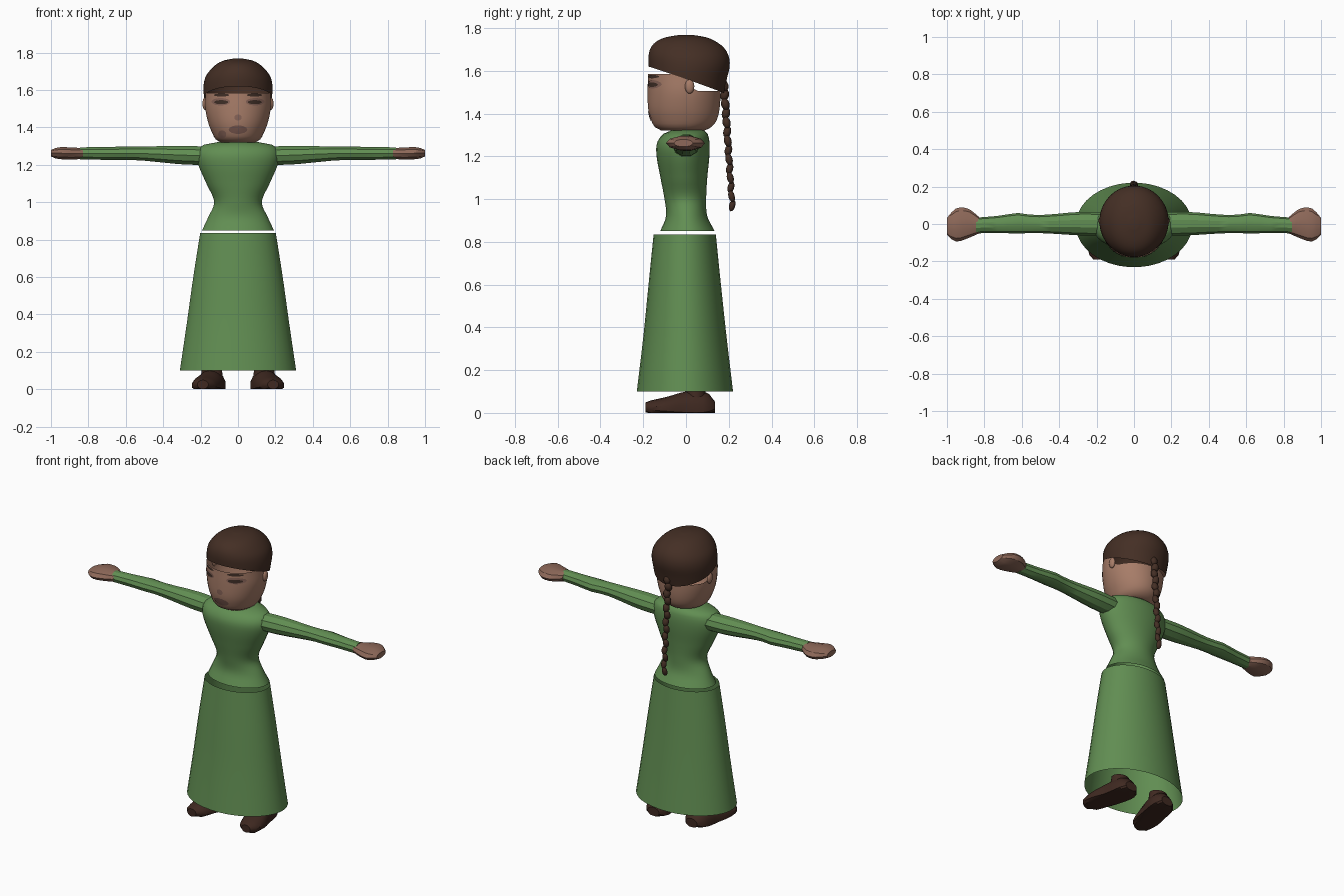
import bpy, bmesh, math
from mathutils import Vector

if "Cube" in bpy.data.objects:
    bpy.data.objects.remove(bpy.data.objects["Cube"])


def material(name, rgb):
    m = bpy.data.materials.new(name)
    m.diffuse_color = (*rgb, 1)
    m.use_nodes = True
    m.node_tree.nodes["Principled BSDF"].inputs["Base Color"].default_value = m.diffuse_color
    return m


GREEN = material("dress green", (0.12, 0.27, 0.085))
SKIN = material("skin", (0.39, 0.205, 0.14))
HAND = material("hand skin", (0.27, 0.14, 0.10))
BLUSH = material("shaded skin", (0.25, 0.13, 0.10))
LIP = material("lip", (0.20, 0.10, 0.08))
HAIR = material("hair brown", (0.058, 0.028, 0.018))
SHOE = material("shoe brown", (0.05, 0.022, 0.015))
EYE = material("eye dark", (0.05, 0.028, 0.02))


def finish(name, bm, mat, angle=40):
    bmesh.ops.recalc_face_normals(bm, faces=bm.faces)
    me = bpy.data.meshes.new(name)
    bm.to_mesh(me)
    bm.free()
    me.materials.append(mat)
    ob = bpy.data.objects.new(name, me)
    bpy.context.collection.objects.link(ob)
    bpy.ops.object.select_all(action='DESELECT')
    ob.select_set(True)
    bpy.context.view_layer.objects.active = ob
    bpy.ops.object.shade_smooth_by_angle(angle=math.radians(angle))
    return ob


def section(rows, p):
    """Smoothly interpolated (c1, c2, r1, r2) at position p along the rows."""
    p = min(max(p, rows[0][0]), rows[-1][0])
    i = 0
    while i < len(rows) - 2 and p > rows[i + 1][0]:
        i += 1

    def slope(j, k):
        a, b = rows[max(j - 1, 0)], rows[min(j + 1, len(rows) - 1)]
        return (b[k] - a[k]) / (b[0] - a[0])
    a, b = rows[i], rows[i + 1]
    h = b[0] - a[0]
    t = (p - a[0]) / h
    return [(2*t**3 - 3*t*t + 1) * a[k] + (t**3 - 2*t*t + t) * h * slope(i, k)
            + (3*t*t - 2*t**3) * b[k] + (t**3 - t*t) * h * slope(i + 1, k)
            for k in range(1, 5)]


def loft(name, rows, mat, n=32, rings=16, axis='Z', side=1, lo=None, hi=None,
         caps=(False, False), ease=1, floor=None, angle=40):
    """Skin elliptical sections; lo / hi give end positions per angle."""
    bm = bmesh.new()
    grid = []
    for r in range(rings + 1):
        t = 1 - (1 - r / rings) ** ease
        ring = []
        for k in range(n):
            a = 2 * math.pi * (k + 0.5) / n
            p0 = lo(math.sin(a)) if lo else rows[0][0]
            p1 = hi(math.sin(a)) if hi else rows[-1][0]
            p = p0 + (p1 - p0) * t
            c1, c2, r1, r2 = section(rows, p)
            u, v = c1 + r1 * math.cos(a), c2 + r2 * math.sin(a)
            co = {'Z': (u, v, p), 'X': (p, v, u), 'Y': (u, p, v)}[axis]
            z = co[2] if floor is None else max(floor, co[2])
            ring.append(bm.verts.new((co[0] * side, co[1], z)))
        grid.append(ring)
    for r in range(rings):
        for k in range(n):
            j = (k + 1) % n
            bm.faces.new((grid[r][k], grid[r][j], grid[r+1][j], grid[r+1][k]))
    for want, ring in zip(caps, (grid[0], grid[-1])):
        if want:
            bm.faces.new(ring)
    return finish(name, bm, mat, angle)


def ball(name, loc, scale, mat, seg=12, tilt=0):
    bm = bmesh.new()
    bmesh.ops.create_uvsphere(bm, u_segments=seg, v_segments=8, radius=1)
    for v in bm.verts:
        v.co = Vector((v.co.x * scale[0], v.co.y * scale[1], v.co.z * scale[2]))
    ob = finish(name, bm, mat, 60)
    ob.location = loc
    ob.rotation_euler = (tilt, 0, 0)


# Skirt: open flared shell
loft("skirt", [(0.10, 0, -0.005, 0.312, 0.226), (0.35, 0, -0.005, 0.275, 0.196),
               (0.60, 0, -0.006, 0.24, 0.17), (0.835, 0, -0.006, 0.203, 0.146)],
     GREEN, n=36, rings=8)

# Bodice with narrow waist and rounded shoulders
loft("bodice", [(0.85, 0, 0.007, 0.193, 0.128), (0.92, 0, 0.003, 0.16, 0.097),
                (1.0, 0, -0.003, 0.128, 0.098), (1.1, 0, -0.01, 0.17, 0.11),
                (1.2, 0, -0.014, 0.213, 0.124), (1.26, 0, -0.013, 0.221, 0.124),
                (1.30, 0, -0.004, 0.197, 0.108), (1.318, 0, 0.005, 0.15, 0.088),
                (1.325, 0, 0.01, 0.09, 0.07)],
     GREEN, rings=26, caps=(False, True))

# Neck and head (head is open under the hair)
loft("neck", [(1.29, 0, 0.01, 0.085, 0.075), (1.36, 0, 0.0, 0.085, 0.075)],
     SKIN, n=20, rings=2)
HEAD = [(1.32, 0, -0.015, 0.095, 0.10), (1.335, 0, -0.014, 0.118, 0.13),
        (1.365, 0, -0.01, 0.136, 0.152), (1.42, 0, -0.01, 0.158, 0.167),
        (1.50, 0, -0.009, 0.175, 0.171), (1.585, 0, -0.009, 0.175, 0.169)]


def head_rim(s):
    t = min(max((s - 0.05) / 0.25, 0), 1)
    return 1.585 - 0.08 * t * t * (3 - 2 * t)


loft("head", HEAD, SKIN, n=40, rings=16, hi=head_rim, caps=(True, False))


# Painted face details as thin plates following the head
def face_plate(name, x, z, rx, rz, mat, lift=0.003):
    bm = bmesh.new()

    def put(f, a):
        px, pz = x + f * rx * math.cos(a), z + f * rz * math.sin(a)
        c1, c2, r1, r2 = section(HEAD, pz)
        y = c2 - r2 * math.sqrt(max(0, 1 - (px / r1) ** 2))
        return bm.verts.new((px, y - lift, pz))
    n = 14
    centre = put(0, 0)
    inner = [put(0.5, 2 * math.pi * k / n) for k in range(n)]
    outer = [put(1, 2 * math.pi * k / n) for k in range(n)]
    for k in range(n):
        j = (k + 1) % n
        bm.faces.new((centre, inner[k], inner[j]))
        bm.faces.new((inner[k], outer[k], outer[j], inner[j]))
    ob = finish(name, bm, mat)
    if sum(p.normal.y for p in ob.data.polygons) > 0:
        ob.data.flip_normals()


for s, tag in ((-1, "right"), (1, "left")):
    face_plate(tag + "_eyelid", s * 0.092, 1.537, 0.05, 0.02, BLUSH, 0.003)
    face_plate(tag + "_eye", s * 0.09, 1.535, 0.038, 0.011, EYE, 0.005)
    face_plate(tag + "_brow", s * 0.088, 1.573, 0.042, 0.008, EYE, 0.003)
face_plate("nose", 0, 1.453, 0.02, 0.017, BLUSH)
face_plate("mouth", 0, 1.388, 0.05, 0.023, LIP)
face_plate("cheek_mark", -0.085, 1.362, 0.022, 0.022, BLUSH)

# Hair cap with slanted lower edge
loft("hair_cap", [(1.48, 0, 0.005, 0.172, 0.17), (1.56, 0, 0.01, 0.182, 0.181),
                  (1.62, 0, 0.015, 0.185, 0.19), (1.67, 0, 0.012, 0.174, 0.188),
                  (1.71, 0, 0.006, 0.146, 0.17), (1.74, 0, 0.0, 0.112, 0.135),
                  (1.758, 0, 0.0, 0.075, 0.09), (1.768, 0, 0.0, 0.025, 0.03)],
     HAIR, n=36, rings=18, lo=lambda s: 1.558 - 0.062 * s, ease=1.8,
     caps=(False, True), angle=60)

# Braid of overlapping knots hanging behind
COUNT = 14
for i in range(COUNT):
    t = i / (COUNT - 1)
    r = 0.023 - 0.007 * t
    ball("braid_knot_%02d" % (i + 1), (0.004 * (-1) ** i, 0.178 + 0.038 * t, 1.53 - 0.56 * t),
         (r, r * 0.9, 0.028), HAIR, 10, 0.25 * (-1) ** i)

for s, tag in ((-1, "right"), (1, "left")):
    # Ears
    ball(tag + "_ear", (s * 0.176, 0.017, 1.527), (0.014, 0.022, 0.034), SKIN)
    # Sleeves
    loft(tag + "_sleeve",
         [(0.17, 1.248, 0, 0.052, 0.063), (0.30, 1.252, 0.002, 0.052, 0.062),
          (0.45, 1.258, 0, 0.043, 0.051), (0.54, 1.261, 0, 0.038, 0.048),
          (0.62, 1.261, 0.004, 0.038, 0.055), (0.72, 1.261, -0.002, 0.036, 0.046),
          (0.845, 1.261, -0.008, 0.034, 0.042)],
         GREEN, n=10, rings=12, axis='X', side=s, caps=(True, True), angle=30)
    # Mitten-like hands
    loft(tag + "_hand",
         [(0.83, 1.261, -0.006, 0.03, 0.045), (0.885, 1.26, 0.003, 0.034, 0.078),
          (0.945, 1.262, -0.004, 0.034, 0.09), (0.98, 1.262, -0.01, 0.028, 0.068),
          (1.0, 1.262, -0.012, 0.018, 0.045)],
         HAND, n=10, rings=7, axis='X', side=s, caps=(True, True), angle=25)
    # Shoes with flat soles, toes turned out
    loft(tag + "_shoe",
         [(-0.19, 0.188, 0.025, 0.03, 0.024), (-0.165, 0.185, 0.022, 0.056, 0.036),
          (-0.09, 0.172, 0.02, 0.075, 0.055), (0.0, 0.15, 0.02, 0.074, 0.08),
          (0.07, 0.138, 0.02, 0.074, 0.082), (0.115, 0.134, 0.022, 0.062, 0.062),
          (0.135, 0.132, 0.025, 0.04, 0.028)],
         SHOE, n=14, rings=12, axis='Y', side=s, caps=(True, True), floor=0.0, angle=35)
    # Ankles hidden under the hem
    loft(tag + "_ankle", [(0.07, 0.14, 0.045, 0.06, 0.05), (0.115, 0.14, 0.045, 0.055, 0.045)],
         SHOE, n=12, rings=1, side=s, caps=(False, True))
